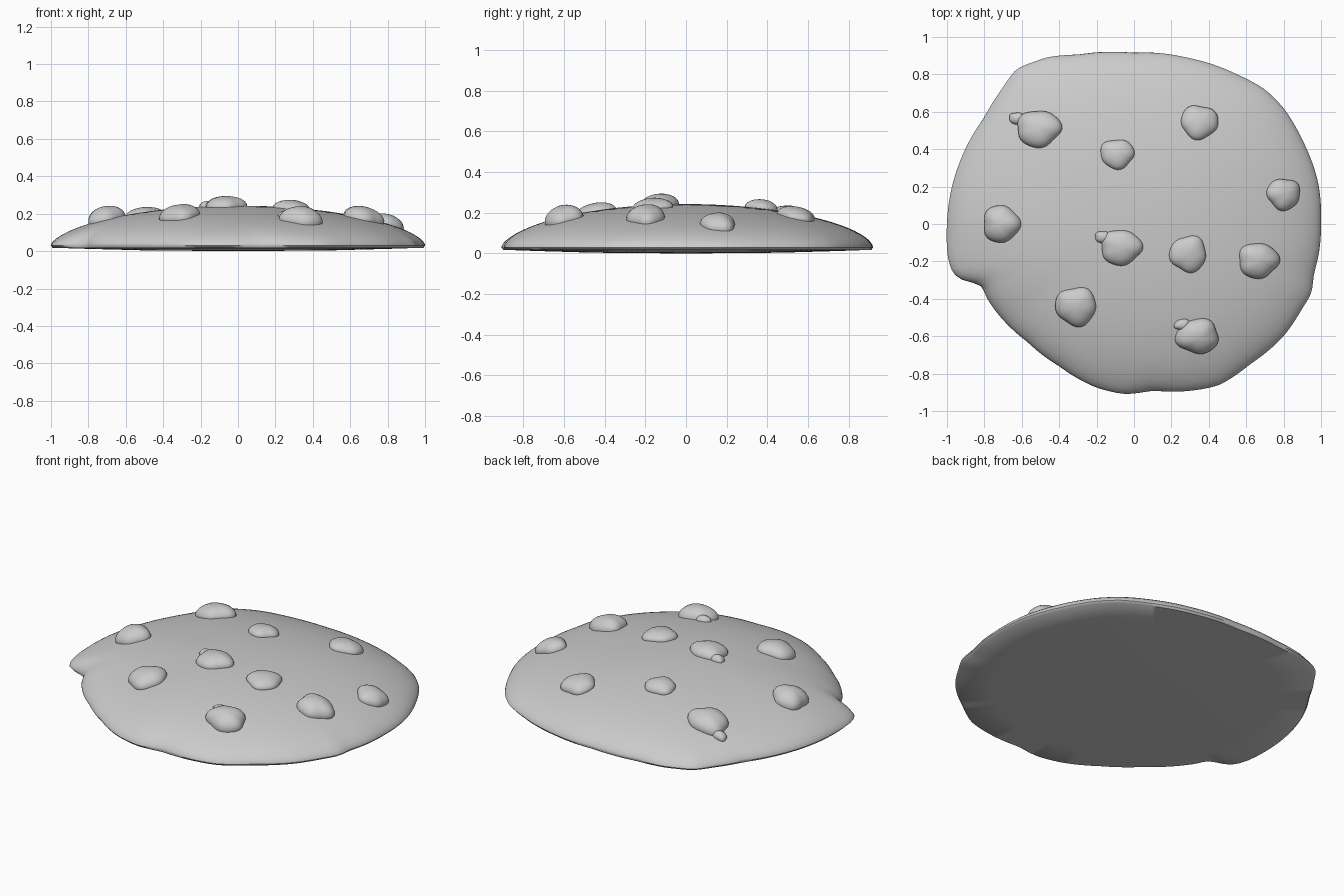
import bpy, bmesh, math
from mathutils import Vector
from mathutils.bvhtree import BVHTree

if "Cube" in bpy.data.objects:
    bpy.data.objects.remove(bpy.data.objects["Cube"])

# Plan outline of the cookie, counter-clockwise
OUT = [(1, 0), (.985, .22), (.9, .45), (.8, .62), (.7, .72), (.55, .80), (.4, .86), (.28, .89),
       (0, .915), (-.13, .92), (-.3, .905), (-.47, .89), (-.54, .865), (-.63, .83), (-.7, .73),
       (-.8, .57), (-.92, .36), (-.98, .17), (-1, 0), (-.995, -.18), (-.97, -.265), (-.9, -.315),
       (-.82, -.31), (-.785, -.40), (-.72, -.49), (-.57, -.63), (-.4, -.76), (-.2, -.875),
       (-.05, -.91), (.1, -.89), (.38, -.88), (.46, -.86), (.62, -.75), (.8, -.60), (.9, -.45),
       (.95, -.37), (.96, -.27), (.99, -.15)]
N = 180
POLAR = [(math.atan2(y, x) % math.tau, math.hypot(x, y)) for x, y in OUT]
POLAR.append((math.tau, 1.0))


def radius(a):
    for (a0, r0), (a1, r1) in zip(POLAR, POLAR[1:]):
        if a0 <= a <= a1:
            return r0 + (r1 - r0) * (a - a0) / (a1 - a0)
    return 1.0


def blur(values, w):
    return [sum(values[(i + k) % N] for k in range(-w, w + 1)) / (2 * w + 1) for i in range(N)]


def finish(bm, name, angle):
    bmesh.ops.recalc_face_normals(bm, faces=bm.faces)
    me = bpy.data.meshes.new(name)
    bm.to_mesh(me)
    ob = bpy.data.objects.new(name, me)
    bpy.context.collection.objects.link(ob)
    bpy.ops.object.select_all(action='DESELECT')
    ob.select_set(True)
    bpy.context.view_layer.objects.active = ob
    bpy.ops.object.shade_smooth_by_angle(angle=math.radians(angle))


# Cookie body: domed rings whose ragged edge fades out toward the middle
edge = [radius(math.tau * i / N) for i in range(N)]
edge = [.5 * e + .5 * b for e, b in zip(edge, blur(edge, 1))]
soft = blur(edge, 9)
bm = bmesh.new()


def ring(t, z):
    w = t ** 10
    return [bm.verts.new((t * (soft[i] + (edge[i] - soft[i]) * w) * math.cos(math.tau * i / N),
                          t * (soft[i] + (edge[i] - soft[i]) * w) * math.sin(math.tau * i / N), z))
            for i in range(N)]


def bridge(a, b):
    for i in range(N):
        j = (i + 1) % N
        bm.faces.new((a[i], a[j], b[j], b[i]))


def cap(a, z):
    c = bm.verts.new((0, 0, z))
    for i in range(N):
        bm.faces.new((a[i], a[(i + 1) % N], c))


steps = [math.sin(math.pi / 2 * k / 20) for k in range(1, 21)]
rings = [ring(t, .03 + .213 * max(0, 1 - t * t) ** .6) for t in steps]
rings += [ring(.99, .018), ring(.8, .012), ring(.5, .004)]
for a, b in zip(rings, rings[1:]):
    bridge(a, b)
cap(rings[0], .243)
cap(rings[-1], 0)
bm.normal_update()
bmesh.ops.recalc_face_normals(bm, faces=bm.faces)
tree = BVHTree.FromBMesh(bm)
finish(bm, "cookie", 50)
bm.free()

# Chips: x, y, half width, half depth, height, corner phase, nub offset
CHIPS = [(-.51, .51, .12, .10, .065, .3, (-.115, .055)),
         (-.09, .375, .09, .08, .045, .5, None),
         (.35, .545, .10, .092, .05, 2.4, None),
         (.80, .16, .092, .085, .055, 2.7, None),
         (-.71, 0, .10, .10, .07, 0, None),
         (-.07, -.125, .11, .095, .055, .2, (-.095, .055)),
         (.29, -.16, .098, .097, .045, 1.0, None),
         (.665, -.195, .11, .095, .065, .2, None),
         (-.31, -.44, .11, .105, .06, .8, None),
         (.34, -.60, .115, .095, .07, 1.2, (-.08, .06))]


def blob(bm, x, y, rx, ry, h, phase):
    p, n, _, _ = tree.ray_cast(Vector((x, y, 1)), Vector((0, 0, -1)))
    rot = Vector((0, 0, 1)).rotation_difference(n)
    for v in bmesh.ops.create_uvsphere(bm, u_segments=32, v_segments=16, radius=1)['verts']:
        c = v.co
        a = math.atan2(c.y, c.x)
        s = 1 + .06 * math.cos(3 * (a - phase)) + .035 * math.cos(5 * a + phase)
        v.co = rot @ Vector((c.x * s * rx, c.y * s * ry, c.z * h)) + p


for k, (x, y, rx, ry, h, phase, nub) in enumerate(CHIPS, 1):
    bm = bmesh.new()
    blob(bm, x, y, rx, ry, h, phase)
    if nub:
        blob(bm, x + nub[0], y + nub[1], .045, .032, .03, phase)
    finish(bm, f"chip_{k}", 60)
    bm.free()
